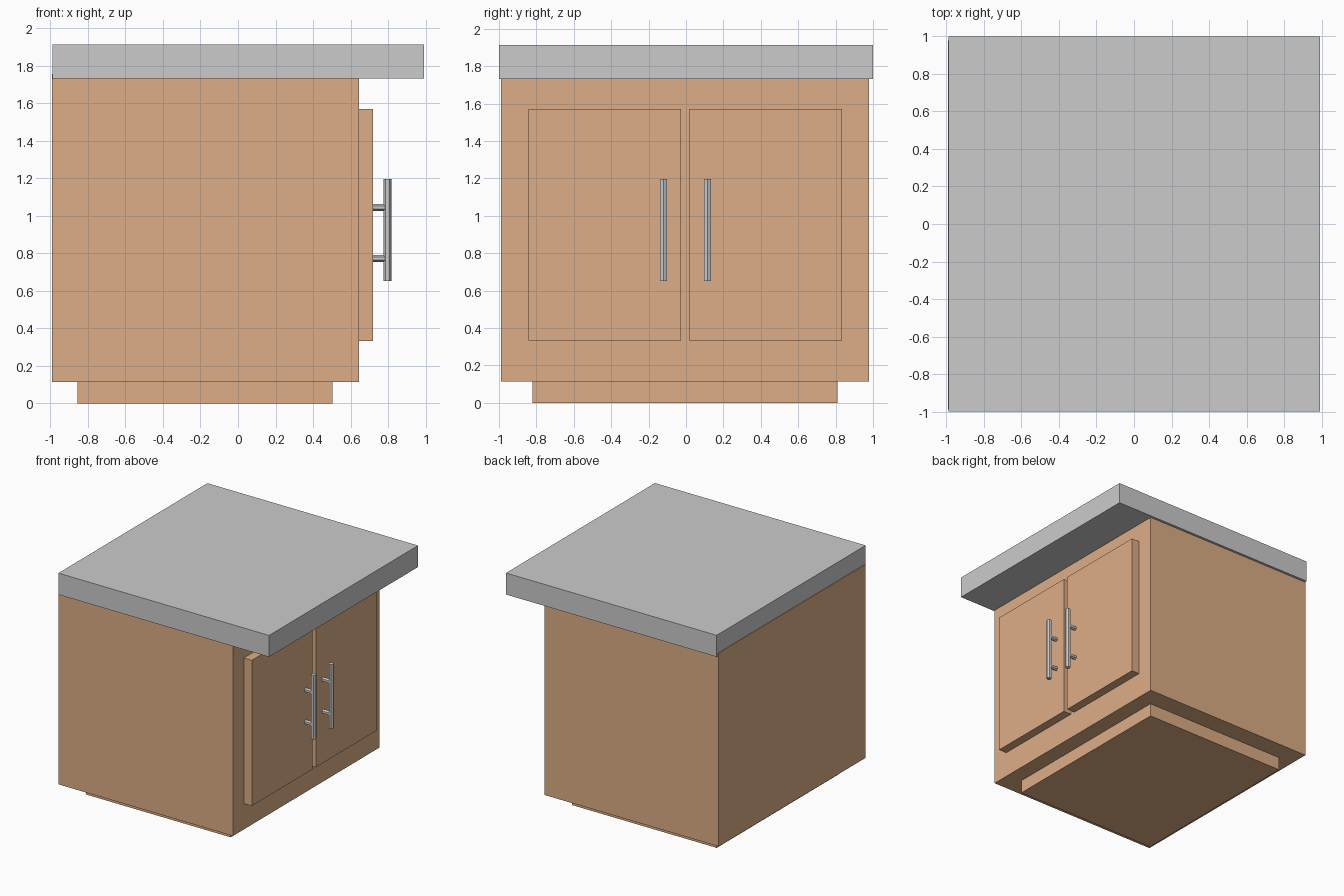
import bpy
import bmesh
from mathutils import Matrix
from math import pi

if "Cube" in bpy.data.objects:
    bpy.data.objects.remove(bpy.data.objects["Cube"])

CY = -0.005  # cabinet centre line in y

wood = bpy.data.materials.new("wood")
wood.diffuse_color = (0.72, 0.42, 0.24, 1.0)
wood.use_nodes = True
wood.node_tree.nodes["Principled BSDF"].inputs["Base Color"].default_value = wood.diffuse_color


def finish(name, bm, mat=None):
    mesh = bpy.data.meshes.new(name)
    bm.to_mesh(mesh)
    bm.free()
    obj = bpy.data.objects.new(name, mesh)
    bpy.context.collection.objects.link(obj)
    if mat:
        mesh.materials.append(mat)
    return obj


def box(name, x, y, z, mat=None):
    bm = bmesh.new()
    size = [b - a for a, b in (x, y, z)]
    mid = [(a + b) / 2 for a, b in (x, y, z)]
    bmesh.ops.create_cube(bm, size=1, matrix=Matrix.Translation(mid) @ Matrix.Diagonal((*size, 1)))
    return finish(name, bm, mat)


def hex_rod(name, centre, radius, length, rot):
    bm = bmesh.new()
    bmesh.ops.create_cone(bm, cap_ends=True, segments=6, radius1=radius, radius2=radius,
                          depth=length, matrix=Matrix.Translation(centre) @ rot)
    return finish(name, bm)


# Plinth, carcass and overhanging worktop
box("plinth", (-0.856, 0.505), (CY - 0.815, CY + 0.815), (0, 0.113), wood)
box("cabinet_body", (-0.993, 0.645), (CY - 0.984, CY + 0.984), (0.113, 1.757), wood)
box("worktop", (-0.988, 0.992), (-1, 1), (1.731, 1.914))

# Doors with bar handles, mirrored about the centre line
for side, s in (("left", -1), ("right", 1)):
    inner, outer = CY + s * 0.021, CY + s * 0.838
    box(f"{side}_door", (0.645, 0.72), (min(inner, outer), max(inner, outer)), (0.333, 1.57), wood)
    y = CY + 0.002 + s * 0.118
    hex_rod(f"{side}_handle_bar", (0.797, y, 0.924), 0.0215, 0.546, Matrix.Rotation(pi / 2, 4, 'Z'))
    for level, z in (("lower", 0.772), ("upper", 1.044)):
        hex_rod(f"{side}_handle_{level}_post", (0.753, y, z), 0.0185, 0.07,
                Matrix.Rotation(pi / 2, 4, 'Y') @ Matrix.Rotation(pi / 2, 4, 'Z'))
